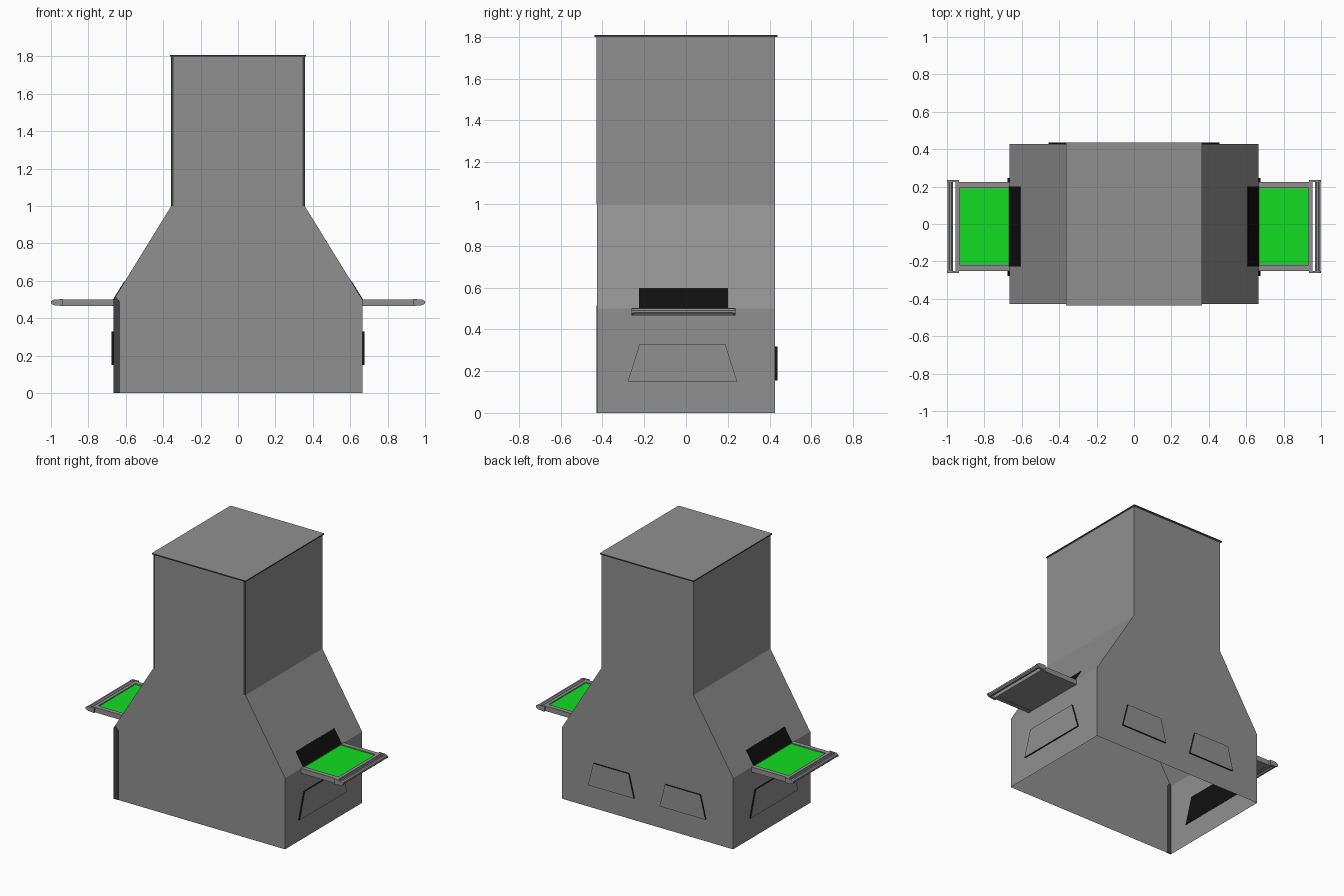
import bpy, bmesh, math
from mathutils import Vector

if "Cube" in bpy.data.objects:
    bpy.data.objects.remove(bpy.data.objects["Cube"])


def mat(name, rgb):
    m = bpy.data.materials.new(name)
    m.diffuse_color = (*rgb, 1)
    m.use_nodes = True
    m.node_tree.nodes["Principled BSDF"].inputs["Base Color"].default_value = m.diffuse_color
    return m


GREY = mat("grey_metal", (0.28, 0.28, 0.28))
DARK = mat("dark_edge", (0.055, 0.055, 0.055))
BLACK = mat("black_opening", (0.005, 0.005, 0.005))
GREEN = mat("green_pad", (0.006, 0.72, 0.016))


def finish(name, bm, *mats):
    bmesh.ops.recalc_face_normals(bm, faces=bm.faces)
    me = bpy.data.meshes.new(name)
    bm.to_mesh(me)
    bm.free()
    for m in mats:
        me.materials.append(m)
    ob = bpy.data.objects.new(name, me)
    bpy.context.collection.objects.link(ob)
    return ob


def prism(name, pts, push, *mats):
    """Extrude a flat polygon by a vector; the rim takes the second material."""
    bm = bmesh.new()
    push = Vector(push)
    a = [bm.verts.new(p) for p in pts]
    b = [bm.verts.new(Vector(p) + push) for p in pts]
    bm.faces.new(a)
    bm.faces.new(b)
    n = len(pts)
    for i in range(n):
        f = bm.faces.new((a[i], a[(i + 1) % n], b[(i + 1) % n], b[i]))
        f.material_index = len(mats) - 1
    return finish(name, bm, *mats)


def box(name, x, y, z, *mats):
    pts = [(x[0], y[0], z[0]), (x[1], y[0], z[0]), (x[1], y[1], z[0]), (x[0], y[1], z[0])]
    return prism(name, pts, (0, 0, z[1] - z[0]), *mats)


W, T, D = 0.665, 0.357, 0.427   # base half width, tower half width, half depth
CY = -0.013                     # trays and side vents sit slightly off centre

# Hollow body shell, open underneath
half = [(W, 0), (W, 0.5), (T, 1.0), (T, 1.8)]
outline = half + [(-x, z) for x, z in reversed(half)]
bm = bmesh.new()
front = [bm.verts.new((x, -D, z)) for x, z in outline]
back = [bm.verts.new((x, D, z)) for x, z in outline]
bm.faces.new(front)
bm.faces.new(back)
for i in range(len(outline) - 1):
    bm.faces.new((front[i], front[i + 1], back[i + 1], back[i]))
finish("body_shell", bm, GREY)

# Thin roof cap with dark rim
box("roof_cap", (-0.364, 0.364), (-0.437, 0.437), (1.8, 1.808), GREY, DARK)

# Dark corner strips on the front
prism("base_corner_strip",
      [(-W, -D - 0.002, 0), (-W + 0.034, -D - 0.002, 0),
       (-W + 0.034, -D - 0.002, 0.49), (-W + 0.012, -D - 0.002, 0.515),
       (-W, -D - 0.002, 0.5)], (0, 0.004, 0), DARK)
for s in (-1, 1):
    x = sorted((s * T, s * (T - 0.012)))
    box("tower_corner_strip", x, (-D - 0.002, -D + 0.002), (1.0, 1.8), DARK)


def vent(name, centre, along, out, wb, wt, z0, z1):
    """Raised trapezoid cover with a black recess on the inside of the wall."""
    c, u, o = Vector(centre), Vector(along), Vector(out)
    pts = [c + u * a + Vector((0, 0, z))
           for a, z in ((-wb, z0), (wb, z0), (wt, z1), (-wt, z1))]
    prism(name, pts, o * 0.01, GREY, BLACK)
    prism(name + "_recess", [p - o * 0.003 for p in pts], o * 0.002, BLACK)


for s in (-1, 1):
    vent("side_vent", (s * W, CY - 0.004, 0), (0, 1, 0), (s, 0, 0), 0.262, 0.205, 0.15, 0.33)
    vent("back_vent", (s * 0.278, D, 0), (1, 0, 0), (0, 1, 0), 0.178, 0.137, 0.155, 0.318)

# Trays with pads and slots, one on each side
for s in (-1, 1):
    def tray_box(name, x0, x1, y0, y1, z0, z1, m):
        return box(name, sorted((s * x0, s * x1)), (CY + y0, CY + y1), (z0, z1), m)

    # Slot cut in the slope, shown as a thin black plate
    n = Vector((s * 0.5, 0, W - T)).normalized() * 0.003
    x1 = W - (W - T) * 0.095 / 0.5
    slot = [(s * W, CY - 0.213, 0.5), (s * W, CY + 0.213, 0.5),
            (s * x1, CY + 0.213, 0.595), (s * x1, CY - 0.213, 0.595)]
    prism("slot_opening", [Vector(p) - n for p in slot], n * 2, BLACK)

    tray_box("tray_base", W, 0.955, -0.237, 0.237, 0.468, 0.49, GREY)
    tray_box("green_pad", W - 0.003, 0.93, -0.203, 0.203, 0.49, 0.496, GREEN)
    for e in (-1, 1):
        ys = sorted((e * 0.205, e * 0.237))
        tray_box("tray_side_rail", W, 0.955, *ys, 0.466, 0.501, GREY)
        # Pointed bracket holding the end bar
        y = CY + e * 0.243
        prism("bar_bracket",
              [(s * a, y - 0.006, z) for a, z in
               ((0.935, 0.465), (0.985, 0.47), (1.0, 0.479), (1.0, 0.491),
                (0.985, 0.5), (0.935, 0.503))], (0, 0.012, 0), GREY)
    tray_box("tray_end_rail", 0.932, 0.955, -0.237, 0.237, 0.466, 0.501, GREY)

    # Eight-sided end bar
    ring = [(s * 0.982 + 0.015 * math.cos(math.radians(22.5 + 45 * i)), CY - 0.237,
             0.485 + 0.015 * math.sin(math.radians(22.5 + 45 * i))) for i in range(8)]
    prism("tray_end_bar", ring, (0, 0.474, 0), GREY)
